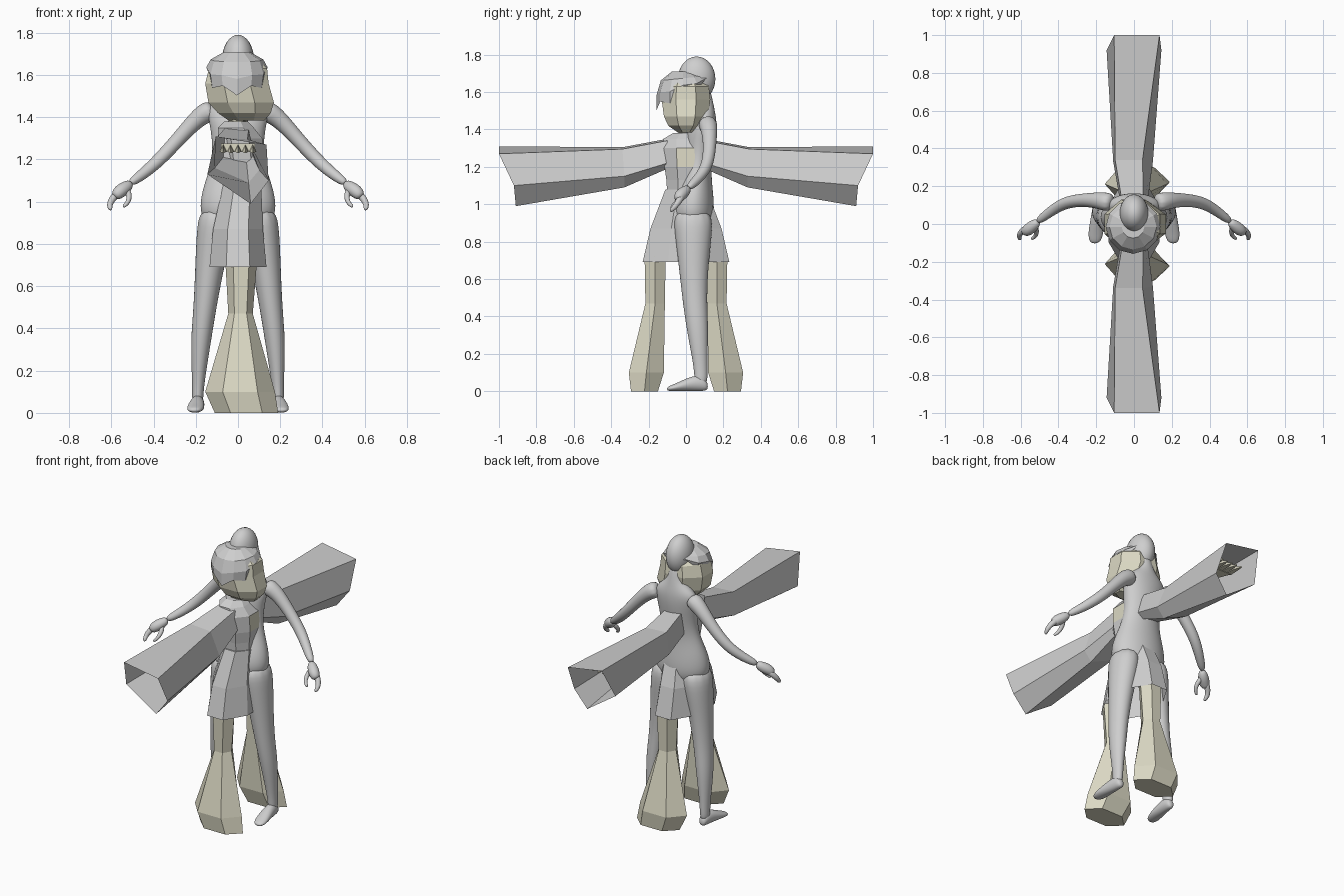
import bpy, bmesh, math
from mathutils import Vector

if "Cube" in bpy.data.objects:
    bpy.data.objects.remove(bpy.data.objects["Cube"])


def material(name, rgb):
    m = bpy.data.materials.new(name)
    m.diffuse_color = (*rgb, 1)
    m.use_nodes = True
    m.node_tree.nodes["Principled BSDF"].inputs["Base Color"].default_value = m.diffuse_color
    return m


GREY = material("light grey", (0.62, 0.62, 0.62))
OLIVE = material("pale olive", (0.71, 0.69, 0.55))


def loft(name, rings, mats, caps=(True, True), smooth=False, rule=None):
    """Skin a list of equal-sized point rings; rule picks a material per face."""
    bm = bmesh.new()
    vs = [[bm.verts.new(p) for p in r] for r in rings]
    n = len(vs[0])
    for a, b in zip(vs, vs[1:]):
        for i in range(n):
            j = (i + 1) % n
            bm.faces.new((a[i], a[j], b[j], b[i]))
    if caps[0]:
        bm.faces.new(vs[0])
    if caps[1]:
        bm.faces.new(vs[-1])
    bmesh.ops.recalc_face_normals(bm, faces=bm.faces)
    for f in bm.faces:
        f.smooth = smooth
        if rule:
            f.material_index = rule(f)
    me = bpy.data.meshes.new(name)
    bm.to_mesh(me)
    bm.free()
    for m in mats:
        me.materials.append(m)
    ob = bpy.data.objects.new(name, me)
    bpy.context.collection.objects.link(ob)
    if smooth:
        sub = ob.modifiers.new("round", 'SUBSURF')
        sub.levels = sub.render_levels = 2
    return ob


def oval(cx, cy, z, rx, ry, n=12, turn=0.0):
    """Horizontal ring reaching rx, ry; turn puts flat sides on the axes."""
    k = 1 / math.cos(math.radians(turn))
    return [(cx + rx * k * math.cos(2 * math.pi * i / n + math.radians(turn)),
             cy + ry * k * math.sin(2 * math.pi * i / n + math.radians(turn)), z)
            for i in range(n)]


def tube(name, path, mat, n=10):
    """Round limb along (x, y, z, radius) points."""
    pts = [Vector(p[:3]) for p in path]
    rings = []
    for i, p in enumerate(pts):
        d = (pts[min(i + 1, len(pts) - 1)] - pts[max(i - 1, 0)]).normalized()
        u = d.cross(Vector((0, 1, 0))).normalized()
        v = d.cross(u)
        r = path[i][3]
        rings.append([p + r * (math.cos(t) * u + math.sin(t) * v)
                      for t in (2 * math.pi * k / n for k in range(n))])
    return loft(name, rings, [mat], smooth=True)


# ---- Smooth figure facing -y ----
trunk = [(.86, .04, .10, .07), (.92, .035, .18, .115), (1.0, .035, .184, .118),
         (1.08, .045, .165, .1), (1.18, .06, .128, .075), (1.28, .072, .122, .078),
         (1.38, .08, .14, .085), (1.45, .1, .15, .065), (1.5, .105, .085, .05),
         (1.55, .1, .045, .045), (1.64, .08, .045, .045)]
loft("body_trunk", [oval(0, cy, z, rx, ry, 16) for z, cy, rx, ry in trunk],
     [GREY], smooth=True)

bpy.ops.mesh.primitive_uv_sphere_add(segments=24, ring_count=16, location=(0, .057, 1.67))
head = bpy.context.object
head.name = "body_head"
head.scale = (.076, .1, .12)
bpy.ops.object.shade_smooth()
head.data.materials.append(GREY)

leg = [(.98, .10, .035, .085, .11), (.85, .112, .04, .088, .105), (.7, .133, .04, .072, .085),
       (.5, .156, .045, .056, .068), (.35, .175, .06, .051, .062), (.2, .185, .072, .036, .045),
       (.1, .19, .08, .027, .036), (.03, .192, .08, .028, .036)]
foot = [(.118, .19, .026, .02, .022), (.085, .19, .045, .032, .045), (.02, .195, .04, .037, .04),
        (-.05, .202, .022, .044, .022), (-.105, .208, .012, .028, .012)]
arm = [(.11, .11, 1.44, .06), (.18, .125, 1.41, .047), (.27, .128, 1.31, .036),
       (.37, .115, 1.2, .034), (.45, .06, 1.13, .028), (.515, .01, 1.085, .021)]
palm = [(.505, .015, 1.09, .02), (.535, -.01, 1.065, .034), (.565, -.035, 1.045, .034),
        (.585, -.045, 1.02, .022)]
fingers = [(.565, -.02, 1.045, .02), (.595, -.04, 1.015, .018), (.61, -.06, .985, .015),
           (.603, -.085, .96, .01)]
thumb = [(.525, -.01, 1.06, .016), (.512, -.045, 1.02, .014), (.525, -.07, .99, .011),
         (.545, -.08, .975, .008)]
for side, s in (("right", 1), ("left", -1)):
    loft(f"body_leg_{side}", [oval(s * cx, cy, z, rx, ry) for z, cx, cy, rx, ry in leg],
         [GREY], smooth=True)
    loft(f"body_foot_{side}",
         [[(s * cx + px, y, cz + pz) for px, pz, _ in oval(0, 0, 0, rx, rz)]
          for y, cx, cz, rx, rz in foot], [GREY], smooth=True)
    for part, path in (("arm", arm), ("palm", palm), ("fingers", fingers), ("thumb", thumb)):
        tube(f"body_{part}_{side}", [(s * x, y, z, r) for x, y, z, r in path], GREY)

# ---- Faceted figure facing +x ----
# flared skirt, open below
skirt = [(1.08, .02, .09, .11), (.87, .0, .118, .19), (.69, .0, .135, .232)]
loft("skirt", [oval(cx, 0, z, rx, ry, 8, 22.5) for z, cx, rx, ry in skirt],
     [GREY], caps=(True, False))

# bodice with an open neckline on its front
bodice = [(1.05, .02, .085, .1), (1.13, .02, .09, .105), (1.2, .02, .1, .115),
          (1.3, .01, .105, .125), (1.35, -.01, .085, .12), (1.38, -.01, .055, .07)]
loft("bodice", [oval(cx, 0, z, rx, ry, 8, 22.5) for z, cx, rx, ry in bodice],
     [GREY, OLIVE],
     rule=lambda f: int(f.normal.x > .8 and 1.2 < f.calc_center_median().z < 1.34))
loft("neck", [oval(0, 0, z, .045, .045, 6) for z in (1.35, 1.43)], [OLIVE])

# wide face and head
face = [(1.385, .04, .085, .045), (1.42, .03, .125, .095), (1.47, .015, .155, .118),
        (1.56, -.005, .15, .13), (1.63, 0, .138, .122), (1.67, 0, .1, .09)]
loft("face", [oval(cx, 0, z, rx, ry, 8, 22.5) for z, cx, rx, ry in face], [OLIVE])

# hair cap with a ragged fringe, lower toward -y
hair = [(1.6, .135, .142, .018, .5), (1.635, .145, .143, .006, .3),
        (1.675, .125, .12, 0, .1), (1.71, .06, .06, 0, 0)]
loft("hair", [[(x, y, z + tilt * y + rag * (-1) ** i)
               for i, (x, y, z) in enumerate(oval(-.005, -.015, z0, rx, ry, 12))]
              for z0, rx, ry, rag, tilt in hair], [GREY], caps=(False, True))

# sleeve sections as (x, distance along y, z)
sleeve = [[(-.06, .1, 1.35), (.05, .1, 1.34), (.07, .1, 1.22), (.04, .1, 1.19), (-.07, .1, 1.21)],
          [(-.1, .34, 1.305), (.045, .34, 1.295), (.1, .33, 1.15), (.05, .33, 1.09),
           (-.11, .33, 1.16)],
          [(-.105, 1, 1.31), (.135, 1, 1.27), (.145, .92, 1.1), (.06, .91, .99),
           (-.145, .92, 1.13)]]
boot = [(.72, .015, .165, .075, .065), (.47, .012, .165, .058, .06),
        (.1, .01, .212, .165, .108), (0, .04, .222, .15, .083)]
for side, s in (("left", 1), ("right", -1)):
    loft(f"sleeve_{side}", [[(x, s * y, z) for x, y, z in r] for r in sleeve],
         [GREY], caps=(True, False))
    # bell-shaped lower leg
    loft(f"bell_leg_{side}", [oval(cx, s * cy, z, rx, ry, 6) for z, cx, cy, rx, ry in boot],
         [OLIVE])
    # hand hidden inside the sleeve
    loft(f"sleeve_hand_{side}", [[(x, s * y, z) for x, z in
         ((-w, 1.235), (w, 1.235), (w, 1.275), (-w, 1.275))]
         for y, w in ((.3, .03), (.68, .04), (.78, .08))], [OLIVE])
    for i in range(5):
        x = -.07 + .035 * i
        loft(f"sleeve_finger_{side}_{i + 1}",
             [[(x + r * a, s * y, z + r * b) for a, b in ((-1, -1), (1, -1), (0, 1))]
              for y, z, r in ((.77, 1.255, .017), (.83, 1.25, .014), (.89, 1.235, .004))],
             [OLIVE])
